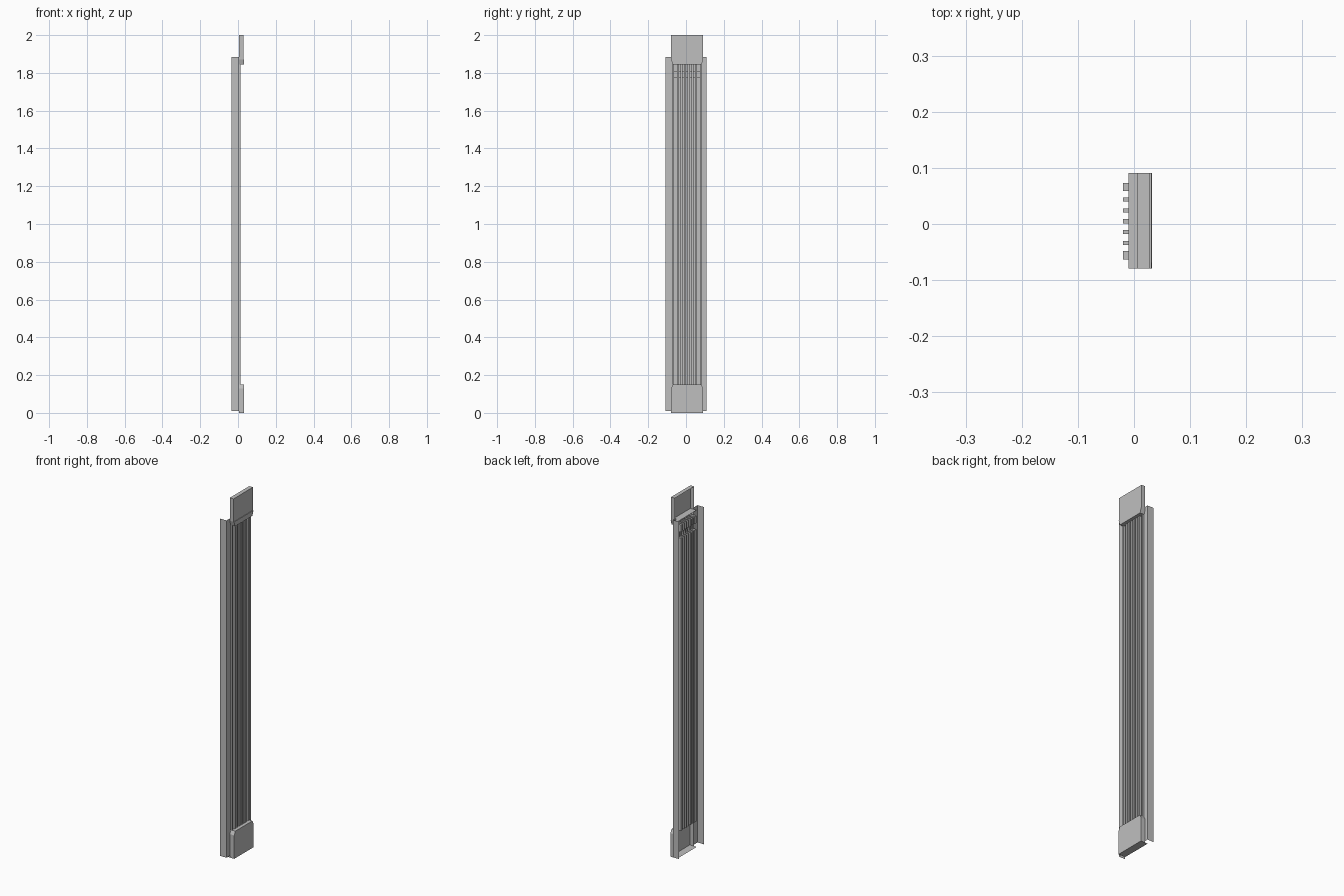
import bpy
import bmesh

cube = bpy.data.objects.get("Cube")
if cube:
    bpy.data.objects.remove(cube, do_unlink=True)

GREY = (0.52, 0.52, 0.52, 1)
mat = bpy.data.materials.new("light_grey")
mat.use_nodes = True
mat.diffuse_color = GREY
mat.node_tree.nodes["Principled BSDF"].inputs["Base Color"].default_value = GREY

# Shared depths and heights
FRAME, PANEL, GROOVE, BLOCK = 0.005, 0.014, -0.02, 0.0
BASE_TOP, PANEL_TOP = 0.15, 1.85
LEFT, RIGHT = -0.079, 0.091
GROOVES = [(-0.063, -0.048)]
GROOVES += [(-0.0375 + i * 0.0193, -0.030 + i * 0.0193) for i in range(5)]
GROOVES += [(0.059, 0.073)]


def make(name, faces):
    """Build an object from a list of point loops."""
    bm = bmesh.new()
    for loop in faces:
        bm.faces.new([bm.verts.new(p) for p in loop])
    bmesh.ops.remove_doubles(bm, verts=bm.verts, dist=0.0001)
    bmesh.ops.recalc_face_normals(bm, faces=bm.faces)
    mesh = bpy.data.meshes.new(name)
    bm.to_mesh(mesh)
    bm.free()
    mesh.materials.append(mat)
    obj = bpy.data.objects.new(name, mesh)
    bpy.context.collection.objects.link(obj)
    return obj


def wall(path, z0, z1):
    """Vertical sheet along an open (x, y) path."""
    return [[(*a, z0), (*b, z0), (*b, z1), (*a, z1)] for a, b in zip(path, path[1:])]


def flat(x0, x1, y0, y1, z):
    """Horizontal rectangle."""
    return [[(x0, y0, z), (x1, y0, z), (x1, y1, z), (x0, y1, z)]]


def shell(outline, front, back):
    """Open-backed tray: a (y, z) outline facing +x with sides running back."""
    faces = [[(front, y, z) for y, z in outline]]
    for (ya, za), (yb, zb) in zip(outline, outline[1:] + outline[:1]):
        faces.append([(front, ya, za), (front, yb, zb), (back, yb, zb), (back, ya, za)])
    return faces


# Folded side frames
for side, name, inner in ((-1, "right_frame", -0.071), (1, "left_frame", 0.081)):
    make(name, wall([(-0.034, side * 0.108), (FRAME, side * 0.108), (FRAME, inner)], 0.01, 1.885))


# Fluted panel, with short filler blocks near the top of each groove
def panel_path(depth):
    path = [(FRAME, -0.071), (PANEL, -0.071)]
    for a, b in GROOVES:
        path += [(PANEL, a), (depth, a), (depth, b), (PANEL, b)]
    return path + [(PANEL, 0.081), (FRAME, 0.081)]


panel = []
for z0, z1, depth in ((BASE_TOP, 1.775, GROOVE), (1.775, 1.81, BLOCK), (1.81, PANEL_TOP, GROOVE)):
    panel += wall(panel_path(depth), z0, z1)
for a, b in GROOVES:
    for z in (1.775, 1.81):
        panel += flat(GROOVE, BLOCK, a, b, z)
    for z in (BASE_TOP, PANEL_TOP):
        panel += flat(GROOVE, PANEL, a, b, z)
make("fluted_panel", panel)

# Plinth with clipped top corners and a floor lip
plinth = [(LEFT, 0), (RIGHT, 0), (RIGHT, 0.13), (RIGHT - 0.01, BASE_TOP),
          (LEFT + 0.01, BASE_TOP), (LEFT, 0.13)]
make("plinth", shell(plinth, 0.032, FRAME))
make("plinth_lip", flat(-0.01, FRAME, LEFT, RIGHT, 0))

# Neck moulding and its ledge
neck = [(LEFT + 0.008, 1.845), (RIGHT - 0.008, 1.845), (RIGHT, 1.872), (LEFT, 1.872)]
make("neck_moulding", shell(neck, 0.031, FRAME))
make("neck_ledge", flat(-0.01, FRAME, LEFT, RIGHT, 1.872))

# Capital block
block = [(LEFT, 1.872), (RIGHT, 1.872), (RIGHT, 2.0), (LEFT, 2.0)]
make("capital_block", shell(block, 0.028, FRAME))
